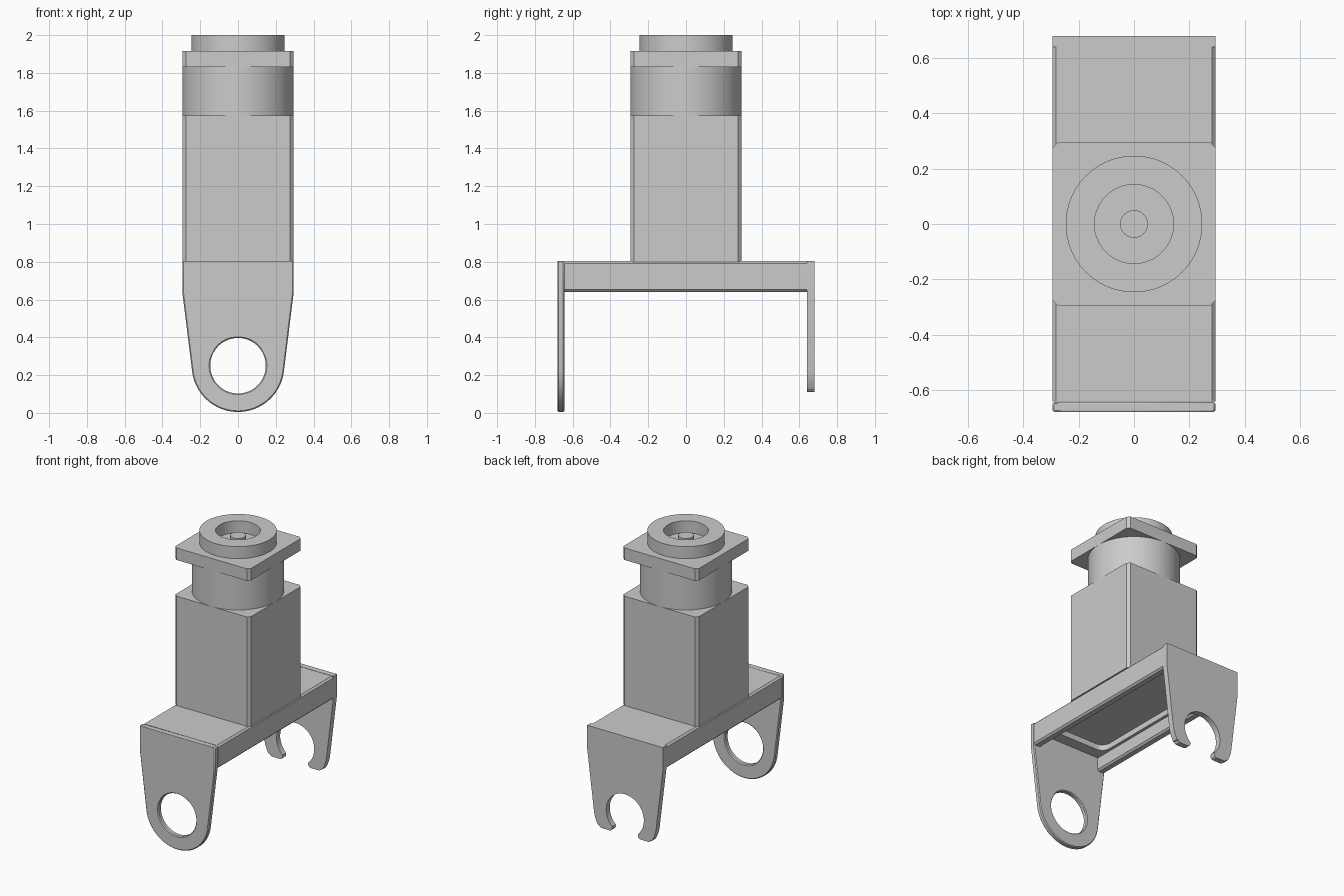
import bpy, bmesh
from math import sin, cos, radians, sqrt, acos, atan2, pi, degrees

cube = bpy.data.objects.get("Cube")
if cube:
    bpy.data.objects.remove(cube)

grey = bpy.data.materials.new("plain grey")
grey.use_nodes = True
grey.diffuse_color = (0.6, 0.6, 0.6, 1)
grey.node_tree.nodes["Principled BSDF"].inputs["Base Color"].default_value = (0.6, 0.6, 0.6, 1)

HALF = 0.295      # half width of every square part
LENGTH = 0.68     # half length of the bracket
EYE_Z = 0.25      # height of the pivot holes
EYE_R = 0.147
LUG_R = 0.245


def finish(name, bm, bevel=0):
    bmesh.ops.recalc_face_normals(bm, faces=bm.faces)
    mesh = bpy.data.meshes.new(name)
    bm.to_mesh(mesh)
    bm.free()
    mesh.materials.append(grey)
    obj = bpy.data.objects.new(name, mesh)
    bpy.context.collection.objects.link(obj)
    bpy.ops.object.select_all(action='DESELECT')
    obj.select_set(True)
    bpy.context.view_layer.objects.active = obj
    bpy.ops.object.shade_smooth_by_angle(angle=radians(25))
    if bevel:
        mod = obj.modifiers.new("edge chamfer", 'BEVEL')
        mod.width = bevel
        mod.segments = 1
        mod.limit_method = 'ANGLE'
        mod.angle_limit = radians(40)
    return obj


def prism(name, loops, start, end, axis, bevel=0):
    """Extrude an outline, with any inner loops as holes, along y or z."""
    place = (lambda u, v, w: (u, w, v)) if axis == 'y' else (lambda u, v, w: (u, v, w))
    bm = bmesh.new()
    edges = []
    for loop in loops:
        vs = [bm.verts.new(place(u, v, start)) for u, v in loop]
        edges += [bm.edges.new((vs[i - 1], vs[i])) for i in range(len(vs))]
    if len(loops) == 1:
        bm.faces.new(vs)
    else:
        bmesh.ops.triangle_fill(bm, edges=edges, use_beauty=True)
    out = bmesh.ops.extrude_face_region(bm, geom=bm.faces[:], use_keep_orig=True)
    moved = [g for g in out["geom"] if isinstance(g, bmesh.types.BMVert)]
    bmesh.ops.translate(bm, verts=moved, vec=place(0, 0, end - start))
    return finish(name, bm, bevel)


def lathe(name, profile, steps=64):
    bm = bmesh.new()
    vs = [bm.verts.new((r, 0, z)) for r, z in profile]
    edges = [bm.edges.new(pair) for pair in zip(vs, vs[1:])]
    bmesh.ops.spin(bm, geom=vs + edges, cent=(0, 0, 0), axis=(0, 0, 1),
                   angle=2 * pi, steps=steps, use_merge=True)
    bmesh.ops.remove_doubles(bm, verts=bm.verts, dist=0.0001)
    return finish(name, bm)


def arc(cx, cy, r, a, b, n):
    steps = [radians(a + (b - a) * i / n) for i in range(n + 1)]
    return [(cx + r * cos(t), cy + r * sin(t)) for t in steps]


def rounded_rect(x, y, r, n):
    return [p for sx, sy, a in ((1, 1, 0), (-1, 1, 90), (-1, -1, 180), (1, -1, 270))
            for p in arc(sx * (x - r), sy * (y - r), r, a, a + 90, n)]


def mirrored(half):
    return half + [(-x, z) for x, z in reversed(half)]


# Front lug: tapered plate with a full round eye
knee = 0.64
rise = knee - EYE_Z
tangent = degrees(atan2(rise, HALF) - acos(LUG_R / sqrt(HALF ** 2 + rise ** 2)))
shoulder = [(HALF, 0.805), (HALF, knee)]
eye = arc(0, EYE_Z, EYE_R, 0, 354, 59)
front = mirrored(shoulder + arc(0, EYE_Z, LUG_R, tangent, -88, 24))
prism("front_lug", [front, eye], -LENGTH, 0.003 - LENGTH + 0.033, 'y', 0.006)

# Back lug: same plate with the eye open at the bottom as a hook
tip = 0.11
outer = arc(0, EYE_Z, LUG_R, tangent, -31, 8)
finger = arc(0.181, tip + 0.022, 0.022, -20, -90, 5) + arc(0.122, tip + 0.022, 0.022, -90, -190, 7)
inner = arc(0, EYE_Z, EYE_R, -47, 88, 28)
prism("back_lug", [mirrored(shoulder[:1] + shoulder[1:] + outer + finger + inner)],
      LENGTH - 0.04, LENGTH, 'y')

# Bracket deck with side rails, open underneath
rail, c = 0.235, 0.012
channel = mirrored([(HALF - c, 0.803), (HALF, 0.803 - c), (HALF, 0.64 + c), (HALF - c, 0.64),
                    (rail + c, 0.64), (rail, 0.64 + c), (rail, 0.775)])
prism("bracket_channel", [channel], 0.005 - LENGTH + 0.033, LENGTH - 0.04, 'y')

# Underside lining with a rounded pocket
lining = [(rail, 0.64), (-rail, 0.64), (-rail, -0.64), (rail, -0.64)]
prism("deck_lining", [lining, rounded_rect(0.215, 0.56, 0.06, 6)], 0.735, 0.776, 'z')

# Main square body and upper collar, both with cut corners
square = rounded_rect(HALF, HALF, 0.02, 1)
prism("main_body", [square], 0.80, 1.575, 'z')
prism("square_collar", [square], 1.83, 1.915, 'z')

# Round section between body and collar
lathe("round_section", [(0, 1.57), (HALF, 1.57), (HALF, 1.835), (0, 1.835)])

# Neck ring with a bore and a centre pin
lathe("neck_ring", [(0, 1.965), (0.05, 1.965), (0.05, 1.916), (0.143, 1.916),
                    (0.143, 2.0), (0.247, 2.0), (0.247, 1.91), (0, 1.91)])
